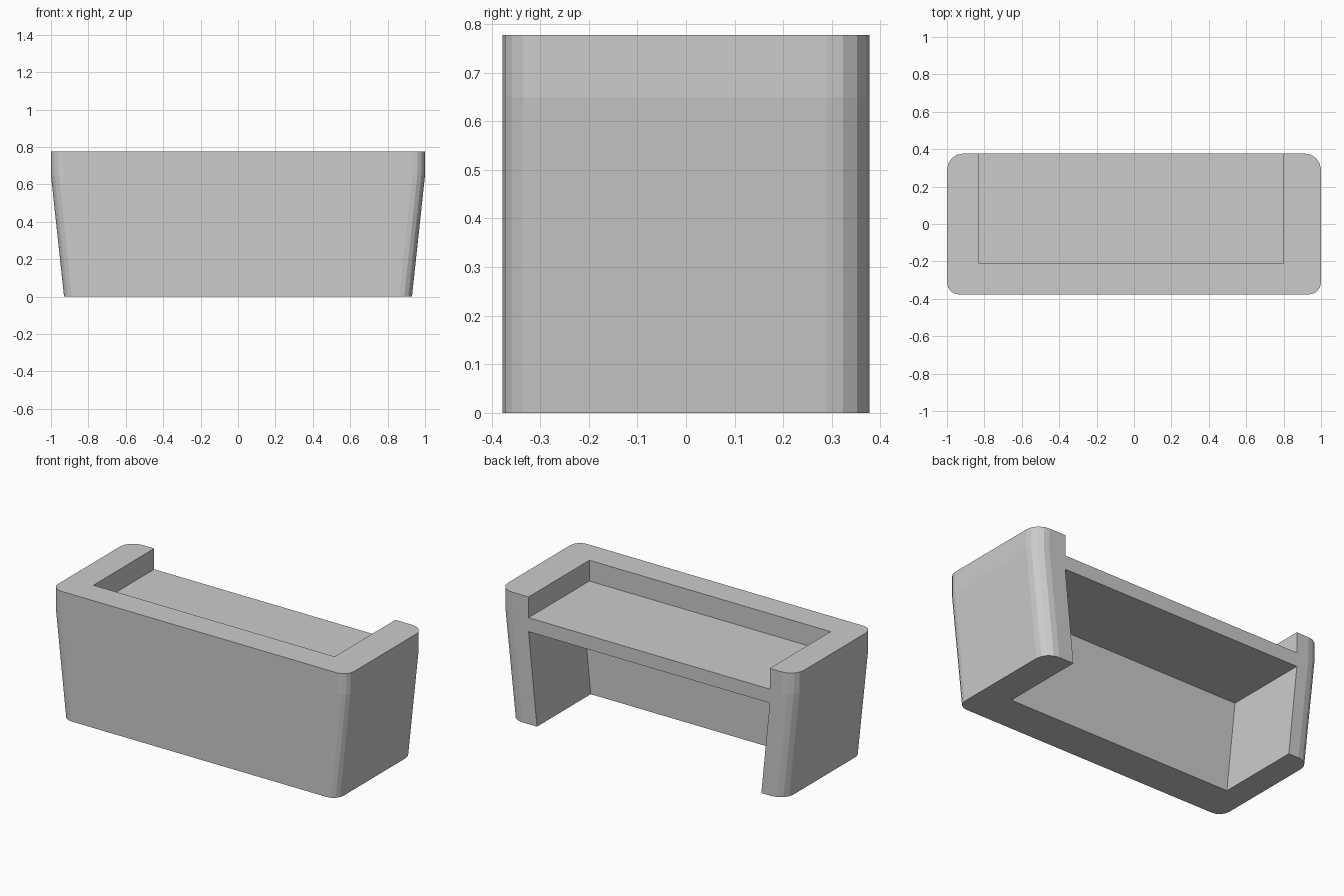
import bpy, bmesh
from math import cos, sin, pi

if "Cube" in bpy.data.objects:
    bpy.data.objects.remove(bpy.data.objects["Cube"])

HALF_Y = 0.377
TOP, SHELF_TOP, SHELF_BOTTOM = 0.777, 0.65, 0.565


def loft(name, rings):
    """Solid skinned through matching closed rings, bottom to top."""
    bm = bmesh.new()
    loops = [[bm.verts.new(p) for p in ring] for ring in rings]
    n = len(loops[0])
    for a, b in zip(loops, loops[1:]):
        for i in range(n):
            j = (i + 1) % n
            bm.faces.new((a[i], a[j], b[j], b[i]))
    bm.faces.new(loops[0][::-1])
    bm.faces.new(loops[-1])
    bmesh.ops.recalc_face_normals(bm, faces=bm.faces)
    mesh = bpy.data.meshes.new(name)
    bm.to_mesh(mesh)
    bm.free()
    obj = bpy.data.objects.new(name, mesh)
    bpy.context.collection.objects.link(obj)
    return obj


def rounded_ring(half_x, z, front_r=0.067, back_r=0.088, steps=4):
    """Rounded rectangle with tighter front corners."""
    pts = []
    corners = ((1, 1, back_r), (-1, 1, back_r), (-1, -1, front_r), (1, -1, front_r))
    for k, (sx, sy, r) in enumerate(corners):
        for i in range(steps + 1):
            a = pi / 2 * (k + i / steps)
            pts.append((sx * (half_x - r) + r * cos(a),
                        sy * (HALF_Y - r) + r * sin(a), z))
    return pts


def box_ring(x0, x1, y0, z):
    return [(x0, y0, z), (x1, y0, z), (x1, 0.6, z), (x0, 0.6, z)]


# Outer counter body: tapered sides below, upright rim above
counter = loft("counter", [rounded_ring(0.93, 0), rounded_ring(1, SHELF_TOP),
                           rounded_ring(1, TOP)])

# Recess above the worktop
recess = loft("worktop_recess_cutter", [box_ring(-0.83, 0.80, -0.21, SHELF_TOP),
                                        box_ring(-0.83, 0.80, -0.21, 0.9)])

# Tapered knee space under the worktop
knee = loft("knee_space_cutter", [box_ring(-0.763, 0.733, -0.142, -0.1),
                                  box_ring(-0.83, 0.80, -0.142, SHELF_BOTTOM)])

for cutter in (recess, knee):
    cut = counter.modifiers.new(cutter.name, "BOOLEAN")
    cut.operation = "DIFFERENCE"
    cut.solver = "EXACT"
    cut.object = cutter
    cutter.hide_render = True
    cutter.hide_set(True)
